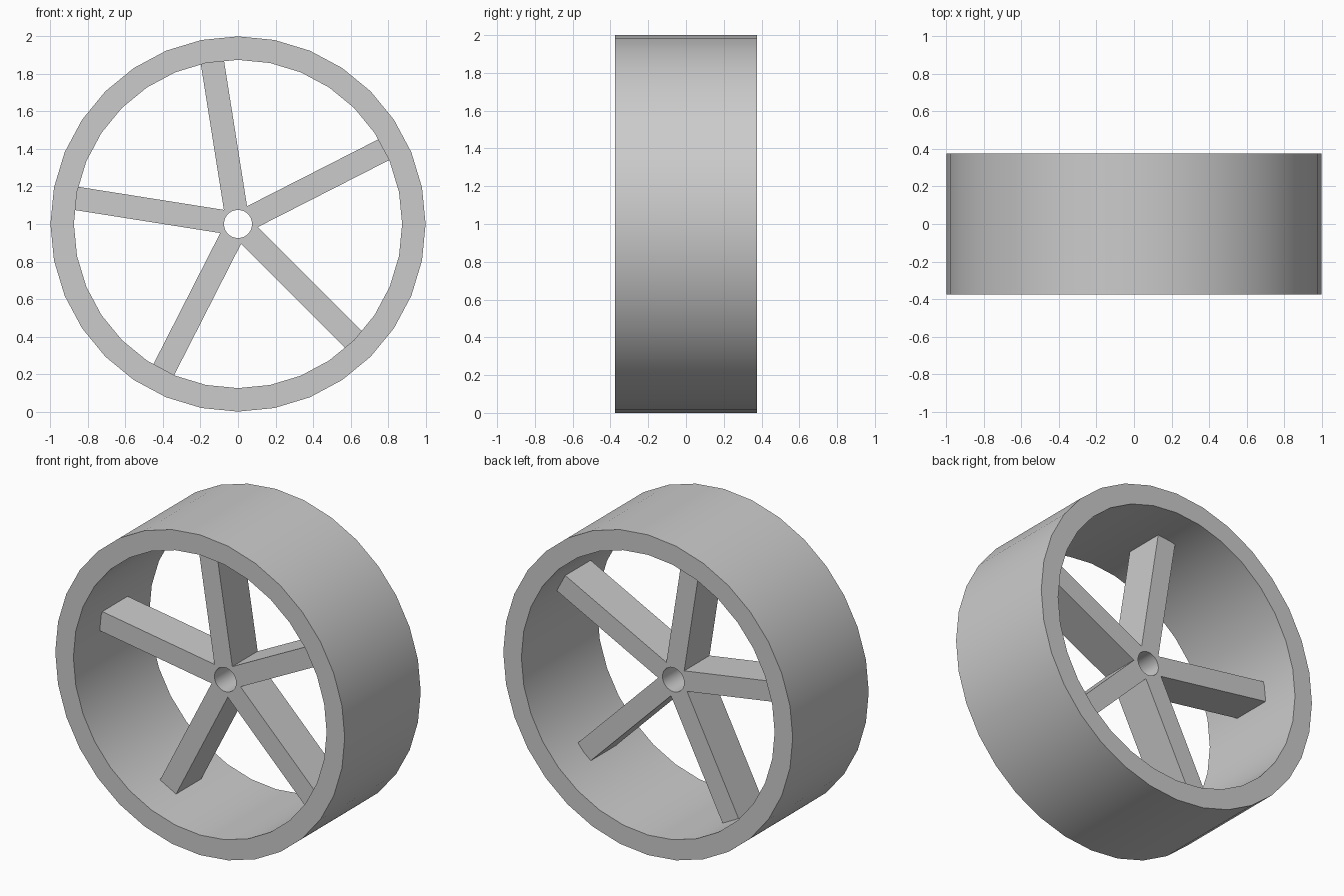
import bpy
import bmesh
from math import cos, sin, sqrt, radians, pi
from mathutils import Vector

cube = bpy.data.objects.get("Cube")
if cube:
    bpy.data.objects.remove(cube, do_unlink=True)

AXLE_HEIGHT = 1.0
RIM_OUTER, RIM_INNER, RIM_WIDTH = 1.0, 0.875, 0.75
SPOKE_WIDTH, SPOKE_DEPTH, SPOKES = 0.125, 0.25, 5
BORE = 0.075

# Single plain grey
GREY = (0.6, 0.6, 0.6, 1)
grey = bpy.data.materials.new("plain_grey")
grey.use_nodes = True
grey.diffuse_color = GREY
grey.node_tree.nodes["Principled BSDF"].inputs["Base Color"].default_value = GREY


def polar(radius, angle):
    return Vector((radius * cos(angle), 0, radius * sin(angle)))


def solid(name, polygons, depth):
    """Flat polygons facing the front, welded and thickened both ways along y."""
    bm = bmesh.new()
    for points in polygons:
        bm.faces.new([bm.verts.new(p) for p in points])
    bmesh.ops.remove_doubles(bm, verts=bm.verts, dist=0.0001)
    mesh = bpy.data.meshes.new(name)
    bm.to_mesh(mesh)
    bm.free()
    mesh.materials.append(grey)
    obj = bpy.data.objects.new(name, mesh)
    obj.location.z = AXLE_HEIGHT
    bpy.context.collection.objects.link(obj)
    bpy.ops.object.select_all(action='DESELECT')
    obj.select_set(True)
    bpy.context.view_layer.objects.active = obj
    thicken = obj.modifiers.new("thickness", 'SOLIDIFY')
    thicken.thickness = depth
    thicken.offset = 0
    bpy.ops.object.modifier_apply(modifier=thicken.name)
    bpy.ops.object.shade_smooth_by_angle(angle=radians(30))
    return obj


# Rim: a wide 32-sided band
step = 2 * pi / 32
rim = []
for i in range(32):
    a, b = i * step, (i + 1) * step
    rim.append([polar(RIM_INNER, a), polar(RIM_OUTER, a),
                polar(RIM_OUTER, b), polar(RIM_INNER, b)])
solid("rim", rim, RIM_WIDTH)

# Spokes: five bars meeting around a round axle bore
half = SPOKE_WIDTH / 2
sector = pi / SPOKES
crotch = half / sin(sector)
tip = sqrt(RIM_INNER ** 2 - half ** 2) + 0.005
spokes = []
for i in range(SPOKES):
    angle = radians(27) + 2 * sector * i
    along, across = polar(1, angle), polar(1, angle + pi / 2)
    outline = [polar(crotch, angle - sector),
               along * tip - across * half,
               along * tip + across * half,
               polar(crotch, angle + sector)]
    outline += [polar(BORE, angle + sector * (1 - k / 3)) for k in range(7)]
    spokes.append(outline)
solid("spokes", spokes, SPOKE_DEPTH)
